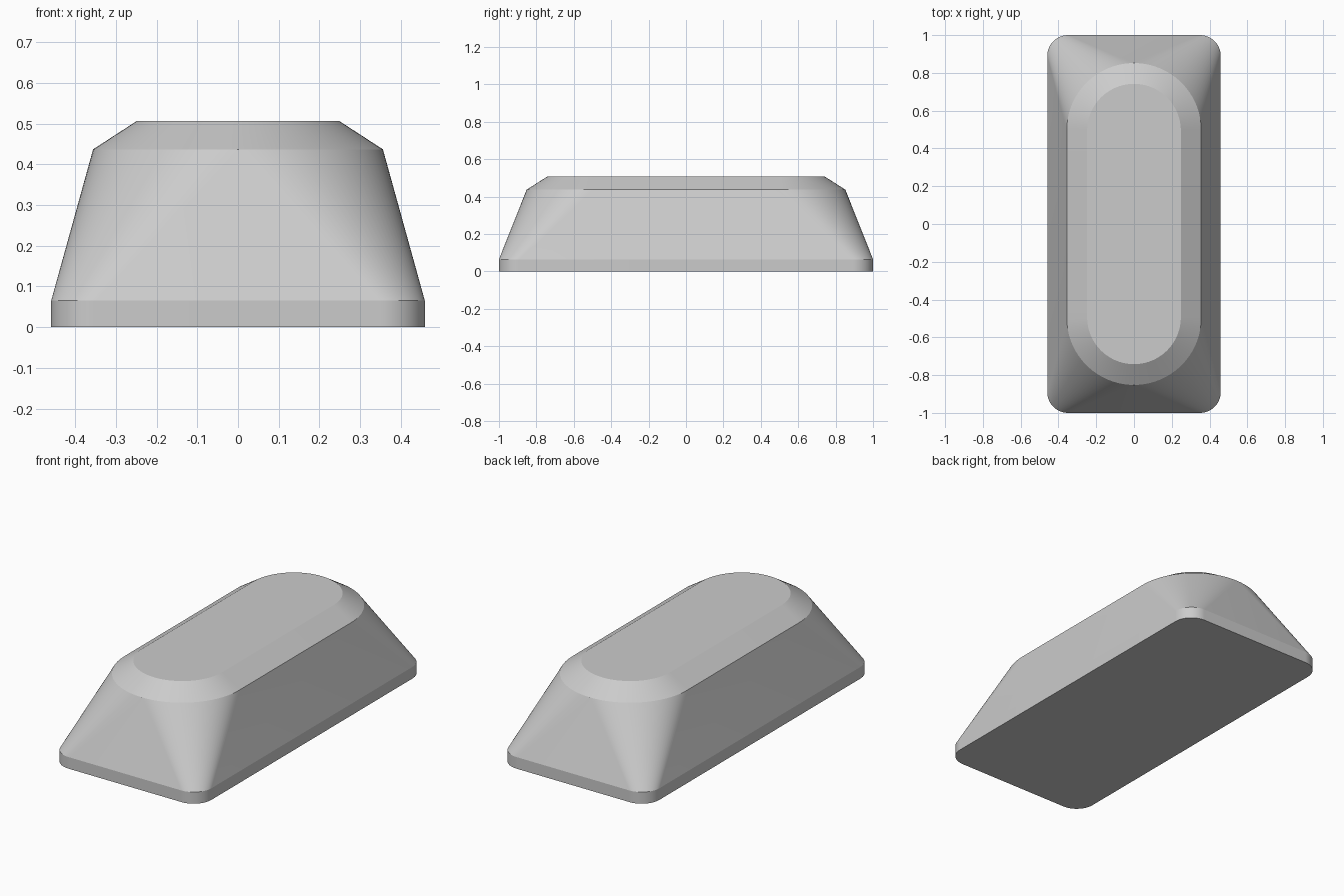
import bpy, bmesh
from math import sin, cos, pi, radians

if "Cube" in bpy.data.objects:
    bpy.data.objects.remove(bpy.data.objects["Cube"])

SEG = 24  # segments per corner


def rounded_rect(bm, hx, hy, r, z):
    """Ring of vertices around a rounded rectangle, counter-clockwise."""
    ring = []
    for k, (sx, sy) in enumerate([(1, 1), (-1, 1), (-1, -1), (1, -1)]):
        for i in range(SEG + 1):
            a = (k + i / SEG) * pi / 2
            ring.append(bm.verts.new((sx * (hx - r) + r * cos(a),
                                      sy * (hy - r) + r * sin(a), z)))
    return ring


bm = bmesh.new()

# Sections: base plinth, sloped body into a stadium, chamfered top
sections = [
    (0.459, 1.0, 0.11, 0.0),
    (0.459, 1.0, 0.11, 0.065),
    (0.356, 0.852, 0.356, 0.437),
    (0.248, 0.742, 0.248, 0.507),
]
rings = [rounded_rect(bm, *s) for s in sections]

# Skin between neighbouring sections
for low, high in zip(rings, rings[1:]):
    n = len(low)
    for i in range(n):
        j = (i + 1) % n
        bm.faces.new((low[i], low[j], high[j], high[i]))

# Flat caps
bm.faces.new(rings[0][::-1])
bm.faces.new(rings[-1])
bmesh.ops.remove_doubles(bm, verts=bm.verts, dist=1e-5)
bmesh.ops.recalc_face_normals(bm, faces=bm.faces)

mesh = bpy.data.meshes.new("tapered_block")
bm.to_mesh(mesh)
bm.free()
block = bpy.data.objects.new("tapered_block", mesh)
bpy.context.collection.objects.link(block)

# Smooth corners, crisp section edges
bpy.context.view_layer.objects.active = block
block.select_set(True)
bpy.ops.object.shade_smooth_by_angle(angle=radians(12))
